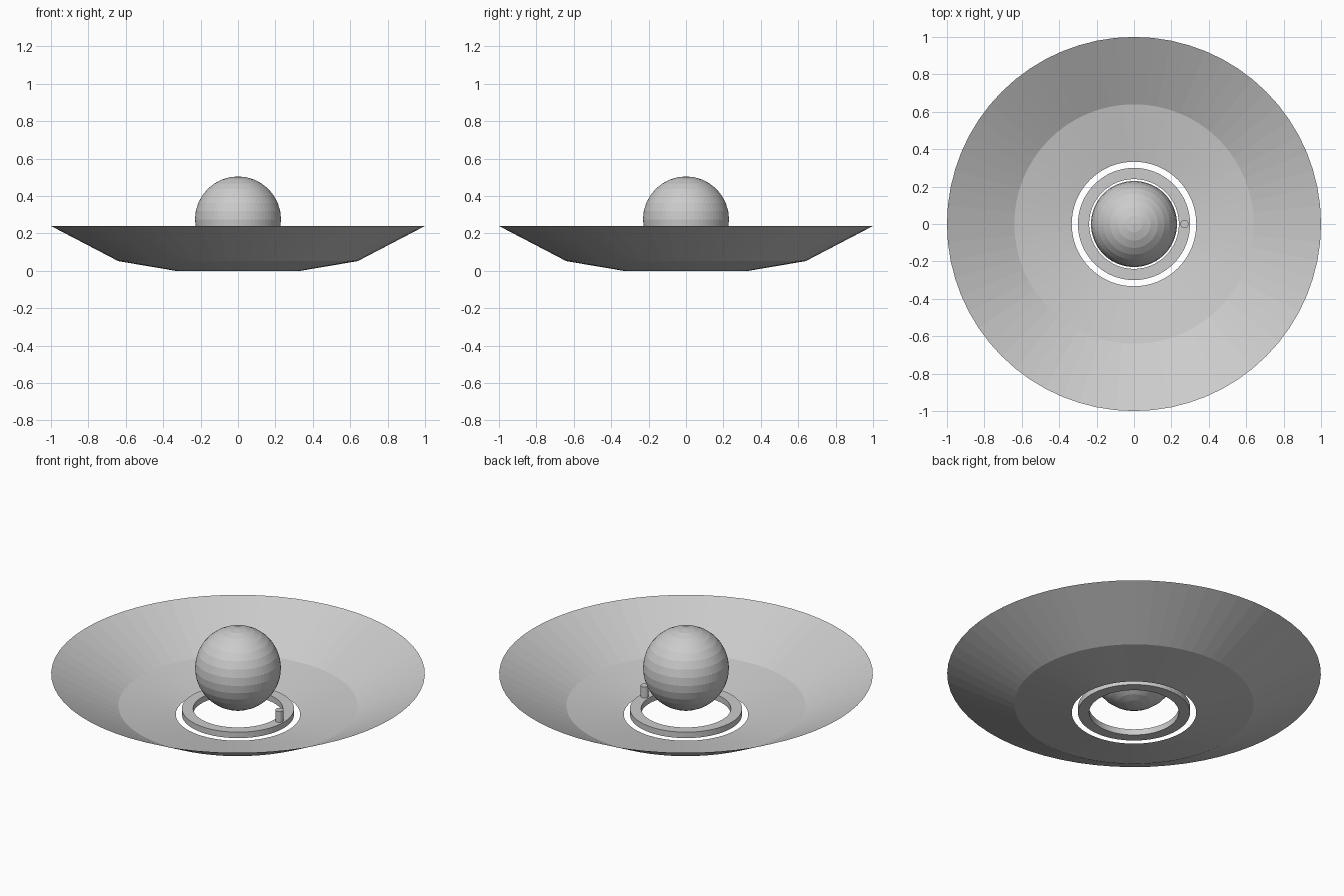
import bpy, bmesh, math

if "Cube" in bpy.data.objects:
    bpy.data.objects.remove(bpy.data.objects["Cube"])

SEG = 64

grey = bpy.data.materials.new("light grey")
grey.diffuse_color = (0.6, 0.6, 0.6, 1)
grey.use_nodes = True
grey.node_tree.nodes["Principled BSDF"].inputs["Base Color"].default_value = grey.diffuse_color


def finish(name, bm):
    mesh = bpy.data.meshes.new(name)
    bm.to_mesh(mesh)
    bm.free()
    mesh.materials.append(grey)
    obj = bpy.data.objects.new(name, mesh)
    bpy.context.collection.objects.link(obj)
    return obj


def lathe(name, profile, seg=SEG, closed=False):
    """Revolve (radius, z) points around the z axis."""
    bm = bmesh.new()
    loops = [[bm.verts.new((r * math.cos(2 * math.pi * i / seg),
                            r * math.sin(2 * math.pi * i / seg), z))
              for i in range(seg)] for r, z in profile]
    pairs = list(zip(loops, loops[1:]))
    if closed:
        pairs.append((loops[-1], loops[0]))
    for a, b in pairs:
        for i in range(seg):
            j = (i + 1) % seg
            bm.faces.new((a[i], b[i], b[j], a[j]))
    if closed:
        bmesh.ops.recalc_face_normals(bm, faces=bm.faces)
    return finish(name, bm)


# Thin open dish with a round hole in the bottom
lathe("dish", [(0.333, 0.0), (0.64, 0.052), (1.0, 0.24)])

# Flat ring lying inside the hole
lathe("ring", [(0.24, 0.0), (0.30, 0.0), (0.30, 0.035), (0.24, 0.035)], closed=True)

# Small upright peg on the ring
bm = bmesh.new()
bmesh.ops.create_cone(bm, cap_ends=True, segments=16, radius1=0.022,
                      radius2=0.022, depth=0.09)
bmesh.ops.translate(bm, verts=bm.verts, vec=(0.27, 0, 0.055))
finish("peg", bm)

# Ball floating over the middle
bm = bmesh.new()
bmesh.ops.create_uvsphere(bm, u_segments=SEG, v_segments=16, radius=0.23)
bmesh.ops.translate(bm, verts=bm.verts, vec=(0, 0, 0.275))
finish("ball", bm)
